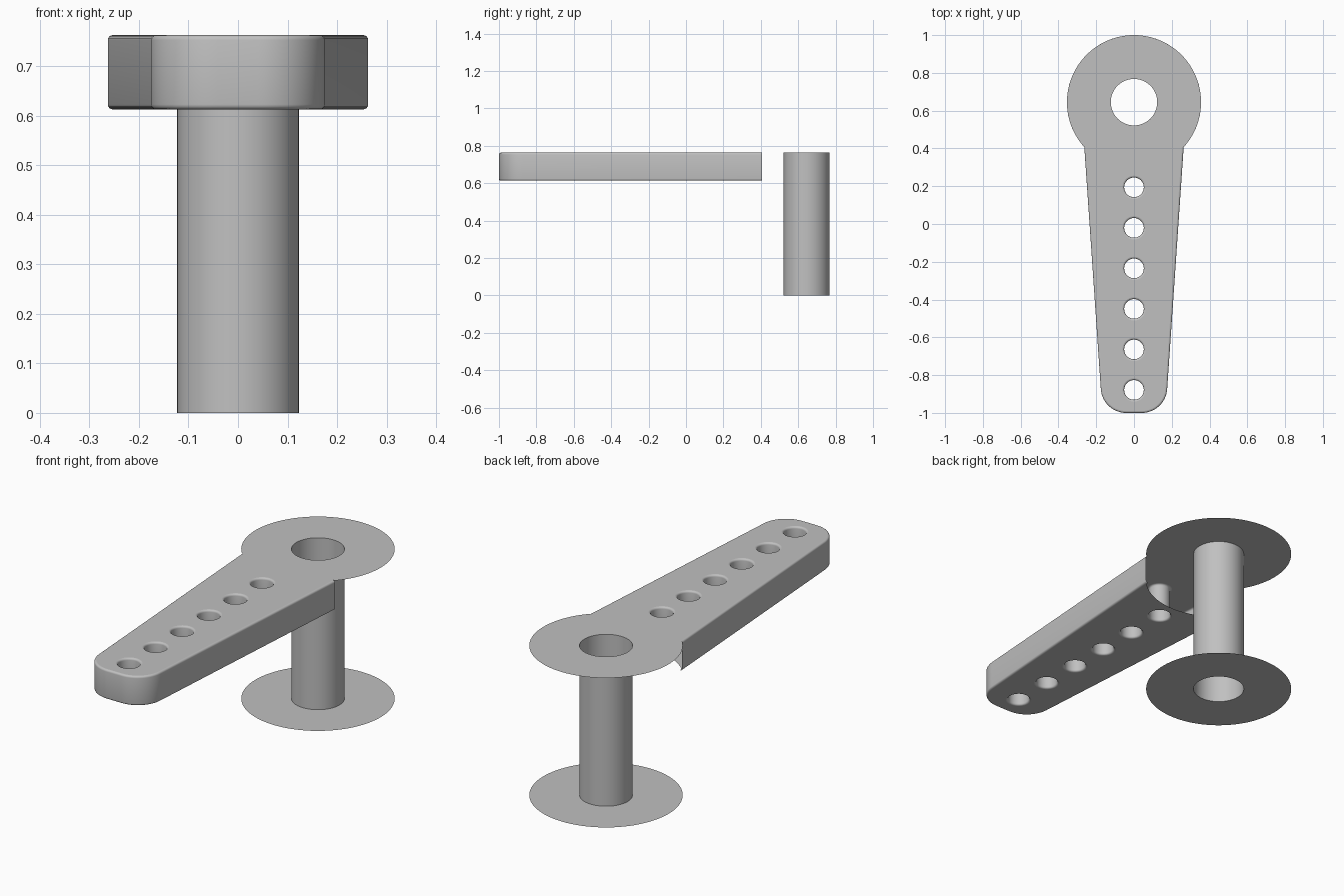
import bpy, bmesh, math
from mathutils import Vector

if "Cube" in bpy.data.objects:
    bpy.data.objects.remove(bpy.data.objects["Cube"])

TOP, LOW = 0.763, 0.613          # arm top and underside
HUB_Y, HUB_R, BORE = 0.645, 0.355, 0.123
FILLET, HOLE_R = 0.01, 0.052
HOLES = [0.194 - 0.2145 * i for i in range(6)]

grey = bpy.data.materials.new("light grey")
grey.diffuse_color = (0.53, 0.53, 0.53, 1)
grey.use_nodes = True
grey.node_tree.nodes["Principled BSDF"].inputs["Base Color"].default_value = grey.diffuse_color


def arc(cx, cy, r, a0, a1, n):
    """Points from angle a0 to a1 (degrees), both ends included."""
    angles = [math.radians(a0 + (a1 - a0) * i / n) for i in range(n + 1)]
    return [Vector((cx + r * math.cos(a), cy + r * math.sin(a))) for a in angles]


def circle(cy, r, n=48, clockwise=False):
    return arc(0, cy, r, 0, -360 if clockwise else 360, n)[:-1]


def cap(bm, loops, z, up):
    """Flat face bounded by the first loop, with the others as holes."""
    edges = []
    for pts in loops:
        vs = [bm.verts.new((p.x, p.y, z)) for p in pts]
        edges += [bm.edges.new((vs[i - 1], vs[i])) for i in range(len(vs))]
    res = bmesh.ops.triangle_fill(bm, use_beauty=True, edges=edges, normal=(0, 0, 1))
    for f in res["geom"]:
        if isinstance(f, bmesh.types.BMFace):
            f.normal_update()
            if (f.normal.z > 0) != up:
                f.normal_flip()
            f.smooth = False


def wall(bm, layers, closed):
    """Smooth strip through stacked (points, z) layers."""
    rows = [[bm.verts.new((p.x, p.y, z)) for p in pts] for pts, z in layers]
    n = len(rows[0])
    for a, b in zip(rows, rows[1:]):
        for i in range(n if closed else n - 1):
            j = (i + 1) % n
            bm.faces.new((a[i], a[j], b[j], b[i])).smooth = True


def finish(bm, name):
    bmesh.ops.remove_doubles(bm, verts=bm.verts, dist=1e-5)
    me = bpy.data.meshes.new(name)
    bm.to_mesh(me)
    bm.free()
    me.materials.append(grey)
    ob = bpy.data.objects.new(name, me)
    bpy.context.collection.objects.link(ob)


def inset(pts, d):
    """Offset an open path to its left."""
    out = []
    for i, p in enumerate(pts):
        t = (pts[min(i + 1, len(pts) - 1)] - pts[max(i - 1, 0)]).normalized()
        out.append(p + Vector((-t.y, t.x)) * d)
    return out


# Arm outline: tapered sides with a rounded tip, open at the hub
joint = Vector((0.263, HUB_Y - math.sqrt(HUB_R ** 2 - 0.263 ** 2)))
tip_x, tip_r = 0.167, 0.135
taper = math.degrees(math.atan2(joint.x - tip_x, joint.y + 1))
tangent = tip_r * math.tan(math.radians((90 - taper) / 2))
right = arc(tip_x - tangent, -1 + tip_r, tip_r, -90, -taper, 16) + [joint]
outline = [Vector((-p.x, p.y)) for p in reversed(right)] + right

# Rounded edge profile shared by the arm sides and the small holes
quarter = [math.radians(22.5 * i) for i in range(5)]
profile = [(FILLET * (1 - math.sin(a)), LOW + FILLET * (1 - math.cos(a))) for a in quarter]
profile += [(d, LOW + TOP - z) for d, z in reversed(profile)]

bm = bmesh.new()
wall(bm, [(inset(outline, d), z) for d, z in profile], False)
for y in HOLES:
    wall(bm, [(circle(y, HOLE_R + d, 32, True), z) for d, z in profile], True)

# Top plate runs round the hub; underside stops at the hub circle
rim = inset(outline, FILLET)
small = [circle(y, HOLE_R + FILLET, 32, True) for y in HOLES]
a = math.degrees(math.atan2(joint.y - HUB_Y, joint.x))
around = arc(0, HUB_Y, HUB_R, a, 180 - a, 72)
under = arc(0, HUB_Y, HUB_R, a, -180 - a, 24)[1:-1]
cap(bm, [rim + around, circle(HUB_Y, BORE)] + small, TOP, True)
cap(bm, [rim + under] + small, LOW, False)
finish(bm, "arm_and_hub_top")

# Hub tube
bm = bmesh.new()
wall(bm, [(circle(HUB_Y, BORE), 0), (circle(HUB_Y, BORE), TOP)], True)
finish(bm, "hub_tube")

# Thin ring at the foot of the tube
bm = bmesh.new()
cap(bm, [circle(HUB_Y, HUB_R, 96), circle(HUB_Y, BORE)], 0, False)
finish(bm, "hub_bottom")
